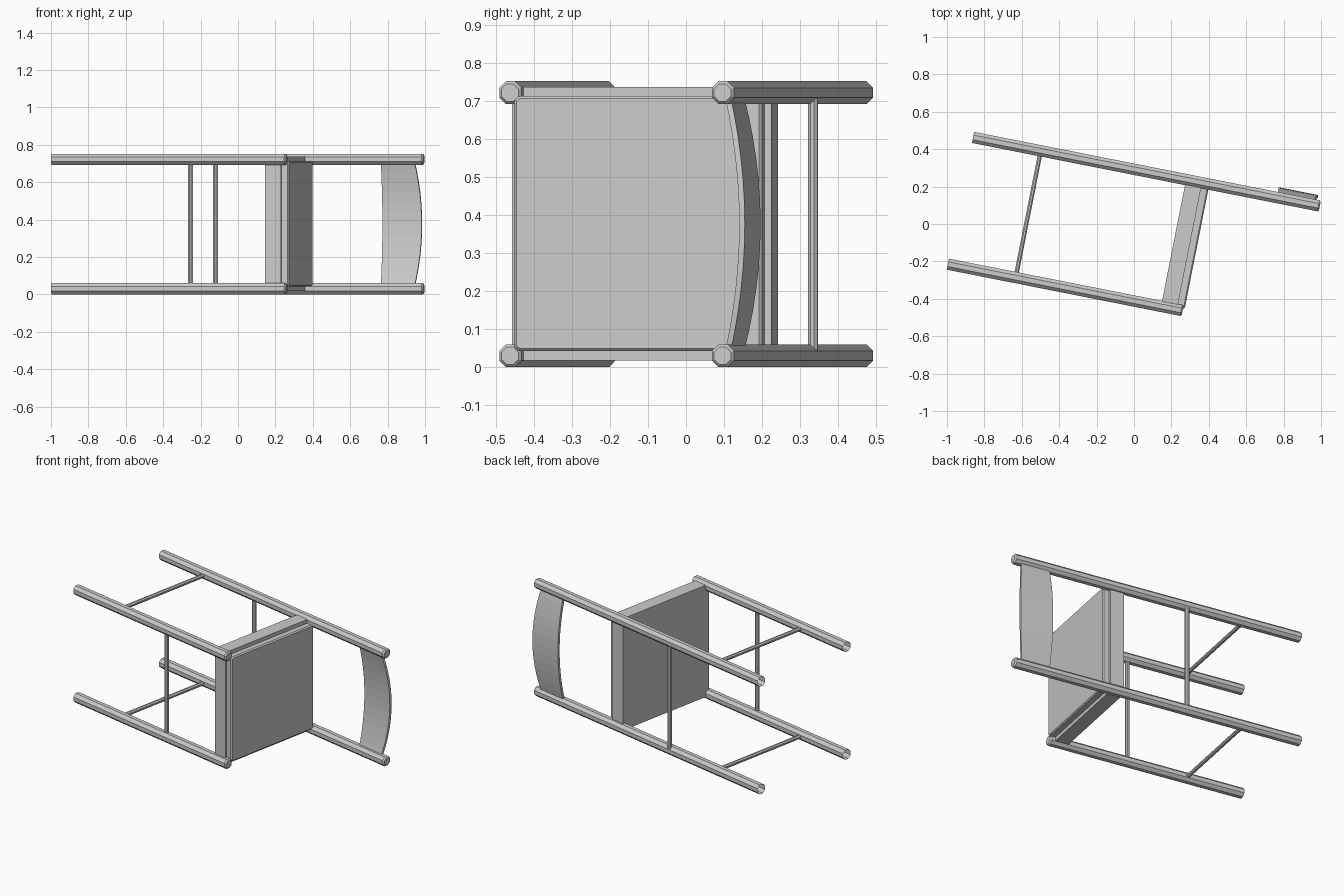
import bpy, bmesh, math
from mathutils import Matrix, Vector

if "Cube" in bpy.data.objects:
    bpy.data.objects.remove(bpy.data.objects["Cube"], do_unlink=True)

# Chair lies on its side: local x = chair height, y = chair depth, z = chair width
TURN = math.radians(-11.2)
FRONT, BACK = -0.404, 0.287
LOW, HIGH = 0.03, 0.722
FOOT = -0.934

grey = bpy.data.materials.new("light grey")
grey.use_nodes = True
colour = (0.6, 0.6, 0.6, 1)
grey.diffuse_color = colour
grey.node_tree.nodes["Principled BSDF"].inputs["Base Color"].default_value = colour


def finish(name, bm):
    bmesh.ops.recalc_face_normals(bm, faces=bm.faces)
    mesh = bpy.data.meshes.new(name)
    bm.to_mesh(mesh)
    bm.free()
    mesh.materials.append(grey)
    obj = bpy.data.objects.new(name, mesh)
    obj.rotation_euler.z = TURN
    bpy.context.collection.objects.link(obj)
    return obj


def rod(name, start, end, radius):
    """Eight-sided open tube between two points; returns the object."""
    start, end = Vector(start), Vector(end)
    axis = end - start
    bm = bmesh.new()
    spin = axis.to_track_quat('Z', 'Y').to_matrix().to_4x4()
    place = Matrix.Translation((start + end) / 2) @ spin @ Matrix.Rotation(math.pi / 8, 4, 'Z')
    bmesh.ops.create_cone(bm, cap_ends=False, segments=8, radius1=radius,
                          radius2=radius, depth=axis.length, matrix=place)
    return finish(name, bm)


def leg(name, top, y, z):
    """Eight-sided leg, open at the foot, with a chamfered cap at the top."""
    bm = bmesh.new()
    rings = []
    for x, r in ((FOOT, 0.0325), (top - 0.008, 0.0325), (top, 0.0245)):
        angles = [math.pi / 8 + i * math.pi / 4 for i in range(8)]
        rings.append([bm.verts.new((x, y + r * math.cos(a), z + r * math.sin(a))) for a in angles])
    for a, b in zip(rings, rings[1:]):
        for i in range(8):
            j = (i + 1) % 8
            bm.faces.new((a[i], a[j], b[j], b[i]))
    bm.faces.new(rings[-1])
    finish(name, bm)


def box(name, low, high):
    low, high = Vector(low), Vector(high)
    bm = bmesh.new()
    bmesh.ops.create_cube(bm, size=1, matrix=Matrix.Translation((low + high) / 2)
                          @ Matrix.Diagonal((*(high - low), 1)))
    return bm


# Legs and side stretchers
for side, z in (("right", LOW), ("left", HIGH)):
    leg("front_leg_" + side, 0.345, FRONT, z)
    leg("back_leg_" + side, 0.956, BACK, z)
    rod("side_stretcher_" + side, (-0.565, FRONT, z), (-0.565, BACK, z), 0.0125)

# Front and back stretchers
rod("front_stretcher", (-0.178, FRONT, LOW), (-0.178, FRONT, HIGH), 0.0135)
rod("back_stretcher", (-0.182, 0.305, LOW + 0.015), (-0.182, 0.305, HIGH - 0.015), 0.0135)

# Seat frame
finish("seat_frame", box("seat_frame", (0.227, FRONT, 0.018), (0.314, 0.291, 0.737)))

# Seat panel with rounded corners and a chamfered upper rim
bm = box("seat_panel", (0.314, -0.392, 0.042), (0.354, 0.273, 0.713))
corners = [e for e in bm.edges if abs(e.verts[0].co.x - e.verts[1].co.x) > 0.01]
bmesh.ops.bevel(bm, geom=corners, offset=0.018, segments=3, profile=0.5, affect='EDGES')
rim = [e for e in bm.edges if all(v.co.x > 0.353 for v in e.verts)]
bmesh.ops.bevel(bm, geom=rim, offset=0.007, segments=1, affect='EDGES')
finish("seat_panel", bm)

# Curved back slat with a crowned top edge
bm = bmesh.new()
STEPS = 12
sections = []
for i in range(STEPS + 1):
    t = 2 * i / STEPS - 1
    bow = 1 - t * t
    z = (LOW + HIGH) / 2 + t * (HIGH - LOW) / 2
    y = 0.281 + 0.047 * bow
    top = 0.903 + 0.033 * bow
    sections.append([bm.verts.new(p) for p in
                     ((0.722, y, z), (top, y, z), (top, y + 0.015, z), (0.722, y + 0.015, z))])
for a, b in zip(sections, sections[1:]):
    for i in range(4):
        j = (i + 1) % 4
        bm.faces.new((a[i], a[j], b[j], b[i]))
bm.faces.new(sections[0])
bm.faces.new(sections[-1])
finish("back_slat", bm)
